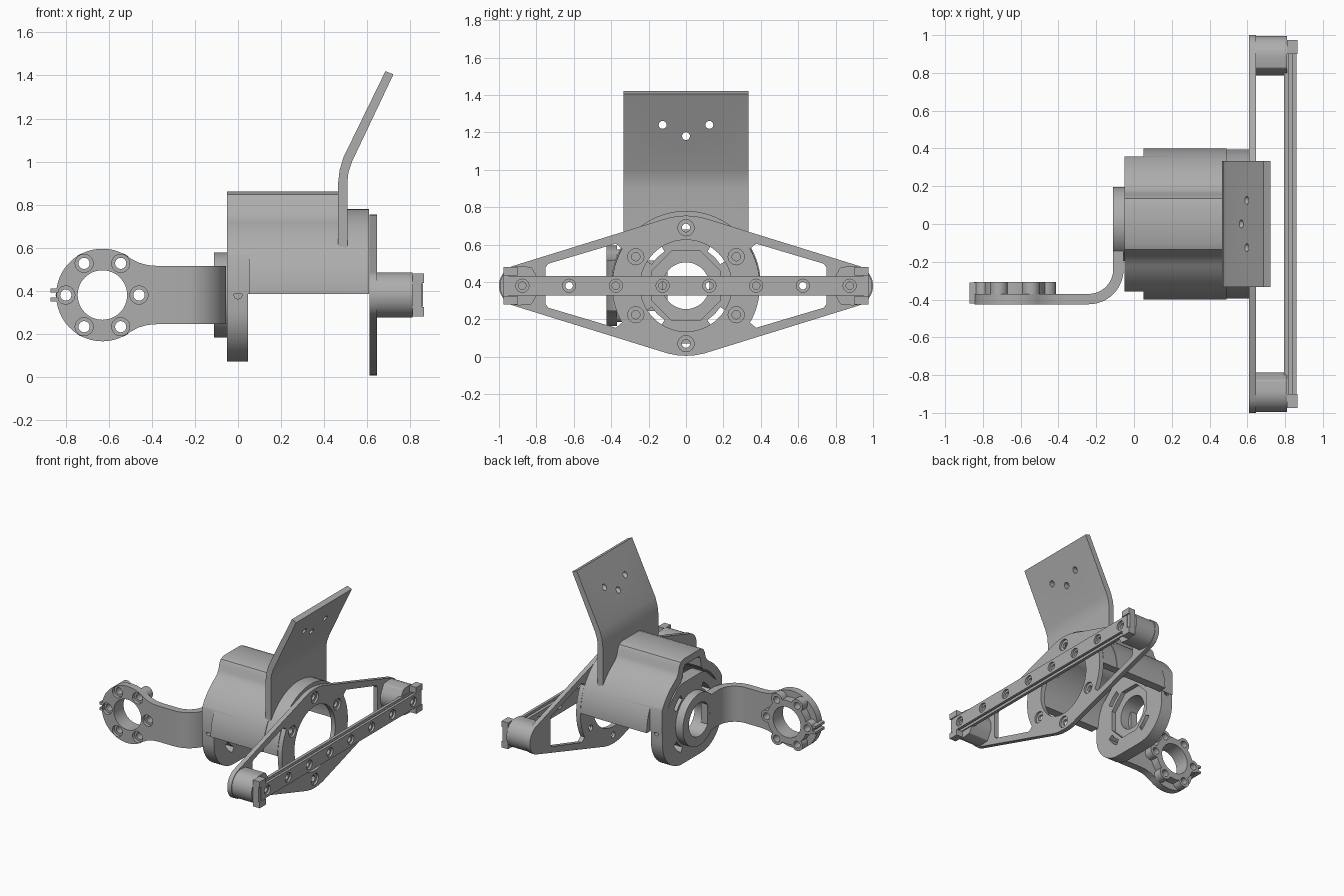
import bpy, bmesh
from math import sin, cos, pi, radians
from mathutils import Vector
from mathutils.geometry import convex_hull_2d

if "Cube" in bpy.data.objects:
    bpy.data.objects.remove(bpy.data.objects["Cube"])

grey = bpy.data.materials.new("machined_grey")
grey.use_nodes = True
GREY = (0.42, 0.42, 0.42, 1)
grey.diffuse_color = GREY
grey.node_tree.nodes["Principled BSDF"].inputs["Base Color"].default_value = GREY

CZ = 0.38  # height of the main axis


def arc(u, v, r, a=0, b=360, n=48):
    return [(u + r * cos(radians(a + (b - a) * i / n)),
             v + r * sin(radians(a + (b - a) * i / n))) for i in range(n + 1)]


def disc(u, v, r, n=48):
    return arc(u, v, r, 0, 360, n)[:-1]


def hull(*circles):
    """Convex outline wrapped round circles (u, v, radius)."""
    pts = [Vector(p) for c in circles for p in disc(*c)]
    return [tuple(pts[i]) for i in convex_hull_2d(pts)]


def both(u, v, r):
    return (u, v, r), (-u, v, r)


def rect(u0, u1, v0, v1):
    return [(u0, v0), (u1, v0), (u1, v1), (u0, v1)]


def prism(name, outline, axis, a, b):
    """Extrude an outline along an axis: x takes (y, z), y takes (x, z), z takes (x, y)."""
    place = {"x": lambda p, t: (t, p[0], p[1]),
             "y": lambda p, t: (p[0], t, p[1]),
             "z": lambda p, t: (p[0], p[1], t)}[axis]
    bm = bmesh.new()
    ends = [[bm.verts.new(place(p, t)) for p in outline] for t in (a, b)]
    bm.faces.new(ends[0])
    bm.faces.new(ends[1][::-1])
    n = len(outline)
    for i in range(n):
        j = (i + 1) % n
        bm.faces.new((ends[0][i], ends[1][i], ends[1][j], ends[0][j]))
    bmesh.ops.recalc_face_normals(bm, faces=bm.faces)
    mesh = bpy.data.meshes.new(name)
    bm.to_mesh(mesh)
    bm.free()
    mesh.materials.append(grey)
    ob = bpy.data.objects.new(name, mesh)
    bpy.context.collection.objects.link(ob)
    return ob


def select(ob):
    bpy.ops.object.select_all(action="DESELECT")
    ob.select_set(True)
    bpy.context.view_layer.objects.active = ob


def combine(ob, operation, outline, axis, a, b):
    tool = prism("tool", outline, axis, a, b)
    mod = ob.modifiers.new("combine", "BOOLEAN")
    mod.operation, mod.object, mod.solver = operation, tool, "EXACT"
    select(ob)
    bpy.ops.object.modifier_apply(modifier=mod.name)
    bpy.data.objects.remove(tool)


def cut(ob, *args):
    combine(ob, "DIFFERENCE", *args)


def add(ob, *args):
    combine(ob, "UNION", *args)


def mirrored(half):
    return half + [(-u, v) for u, v in reversed(half)]


# Diamond plate with triangular windows, centre bore and screw holes
plate = prism("diamond_plate", hull((0, CZ, 0.375), *both(0.888, CZ, 0.112)), "x", 0.61, 0.645)
cut(plate, disc(0, CZ, 0.245, 64), "x", 0.5, 0.7)
for s in (-1, 1):
    window = [(s * u, v) for u, v in arc(0, CZ, 0.395, -30, 30, 16)]
    window += [(s * u, CZ + v) for u, v in
               ((0.375, 0.225), (0.735, 0.118), (0.75, 0.1), (0.75, -0.1), (0.735, -0.118), (0.375, -0.225))]
    cut(plate, window, "x", 0.5, 0.7)
for k in range(6):
    u, v = 0.31 * sin(k * pi / 3), CZ + 0.31 * cos(k * pi / 3)
    cut(plate, disc(u, v, 0.043, 24), "x", 0.63, 0.7)
    cut(plate, disc(u, v, 0.022, 24), "x", 0.5, 0.7)

# End posts with clips that hold the cross bar
for s, side in ((1, "left"), (-1, "right")):
    prism(side + "_post", hull((s * 0.89, CZ, 0.105), (s * 0.835, CZ + 0.085, 0.015),
                               (s * 0.835, CZ - 0.085, 0.015)), "x", 0.645, 0.81)
    prism(side + "_clip_wall", rect(s * 0.95, s * 0.975, CZ - 0.06, CZ + 0.06), "x", 0.81, 0.855)
    for t in (-1, 1):
        prism(side + "_clip_jaw", rect(s * 0.9, s * 0.975, CZ + t * 0.055, CZ + t * 0.1), "x", 0.81, 0.865)

# Cross bar with side grooves and counterbored holes
bar = prism("cross_bar", rect(-0.95, 0.95, CZ - 0.053, CZ + 0.053), "x", 0.795, 0.86)
for t in (-1, 1):
    cut(bar, rect(-1.1, 1.1, CZ + t * 0.03, CZ + t * 0.1), "x", 0.818, 0.84)
for k in range(8):
    y = -0.875 + k * 0.25
    cut(bar, disc(y, CZ, 0.035, 24), "x", 0.845, 0.9)
    cut(bar, disc(y, CZ, 0.02, 24), "x", 0.7, 0.9)

# Half-shell housing with a raised ridge
Z0 = CZ + 0.005
outer = arc(0, Z0, 0.4, 0, 58, 20) + [(0.18, 0.75), (0.162, 0.78), (0.152, 0.82), (0.135, 0.847), (0.1, 0.86)]
inner = arc(0, Z0, 0.335, 0, 66, 20) + [(0.11, 0.72), (0.1, 0.79), (0.08, 0.81)]
housing = prism("housing", mirrored(outer) + mirrored(inner)[::-1], "x", -0.05, 0.49)
for s in (-1, 1):
    cut(housing, rect(s * 0.358, s * 0.5, 0.2, 0.9), "x", -0.2, 0.05)
prism("housing_collar", arc(0, Z0, 0.395, 0, 180) + arc(0, Z0, 0.335, 180, 0), "x", 0.49, 0.608)

# Bent mounting bracket
bracket = prism("bent_bracket", [(0.465, 0.6), (0.508, 0.6), (0.508, 0.9), (0.513, 0.95), (0.53, 1.0),
                                 (0.722, 1.405), (0.685, 1.42), (0.49, 1.02), (0.472, 0.96), (0.465, 0.9)],
                "y", -0.333, 0.333)
cut(bracket, disc(0, Z0, 0.335), "x", 0.3, 0.6)
for y, z in ((-0.125, 1.24), (0.125, 1.24), (0, 1.18)):
    cut(bracket, disc(y, z, 0.021, 24), "x", 0.4, 0.9)

# Hub plate with bore, octagonal pocket and curved slots
hub = prism("hub_plate", hull(*both(0.115, 0.31, 0.24), *both(0.255, 0.45, 0.1),
                              *both(0.1, 0.55, 0.13)), "x", -0.05, 0.046)
cut(hub, disc(0, CZ, 0.125), "x", -0.2, 0.2)
octagon = [(0.2 * cos(pi / 8 + k * pi / 4), CZ + 0.2 * sin(pi / 8 + k * pi / 4)) for k in range(8)]
cut(hub, octagon, "x", 0.015, 0.2)
for a in (45, 135, 225, 315):
    cut(hub, arc(0, CZ, 0.255, a - 13, a + 13, 8) + arc(0, CZ, 0.215, a + 13, a - 13, 8), "x", -0.2, 0.2)
cut(hub, disc(0, CZ, 0.018, 24), "y", -0.5, -0.27)
cut(hub, disc(0, CZ, 0.018, 24), "y", 0.27, 0.5)

# Curved arm: flange, bent band and ring end
flange = prism("arm_flange", disc(0, CZ, 0.197, 64), "x", -0.112, -0.05)
cut(flange, disc(0, CZ, 0.125), "x", -0.2, 0.2)
band = prism("arm_band", [(-0.112, -0.1)] + arc(-0.24, -0.24, 0.13, 0, -90, 12) + [(-0.4, -0.37), (-0.4, -0.425)]
             + arc(-0.24, -0.24, 0.185, -90, 0, 12) + [(-0.055, -0.1)], "z", CZ - 0.135, CZ + 0.135)
neck = [(-0.495, 0.168), (-0.46, 0.15), (-0.42, 0.139), (-0.37, 0.135)]
ring = prism("arm_ring", arc(-0.63, CZ, 0.215, 52, 308, 48)
             + [(x, CZ - z) for x, z in neck] + [(x, CZ + z) for x, z in reversed(neck)],
             "y", -0.425, -0.37)
boss = prism("ring_boss", disc(-0.63, CZ, 0.165), "y", -0.37, -0.308)
bolts = [(-0.63 + 0.17 * cos(k * pi / 3), CZ + 0.17 * sin(k * pi / 3)) for k in range(6)]
for u, v in bolts:
    add(boss, disc(u, v, 0.047, 24), "y", -0.37, -0.308)
for part in (ring, boss):
    cut(part, disc(-0.63, CZ, 0.115), "y", -0.6, -0.2)
    for u, v in bolts:
        cut(part, disc(u, v, 0.026, 24), "y", -0.6, -0.2)
for u, v in bolts:
    cut(ring, disc(u, v, 0.042, 24), "y", -0.6, -0.4)
for t in (-1, 1):
    prism("ring_tab", rect(-0.87, -0.835, CZ + t * 0.012, CZ + t * 0.03), "y", -0.42, -0.31)

# Smooth round walls, keep hard edges
for ob in list(bpy.context.collection.objects):
    if ob.type == "MESH" and grey.name in ob.data.materials:
        select(ob)
        bpy.ops.object.shade_smooth_by_angle(angle=radians(30))
